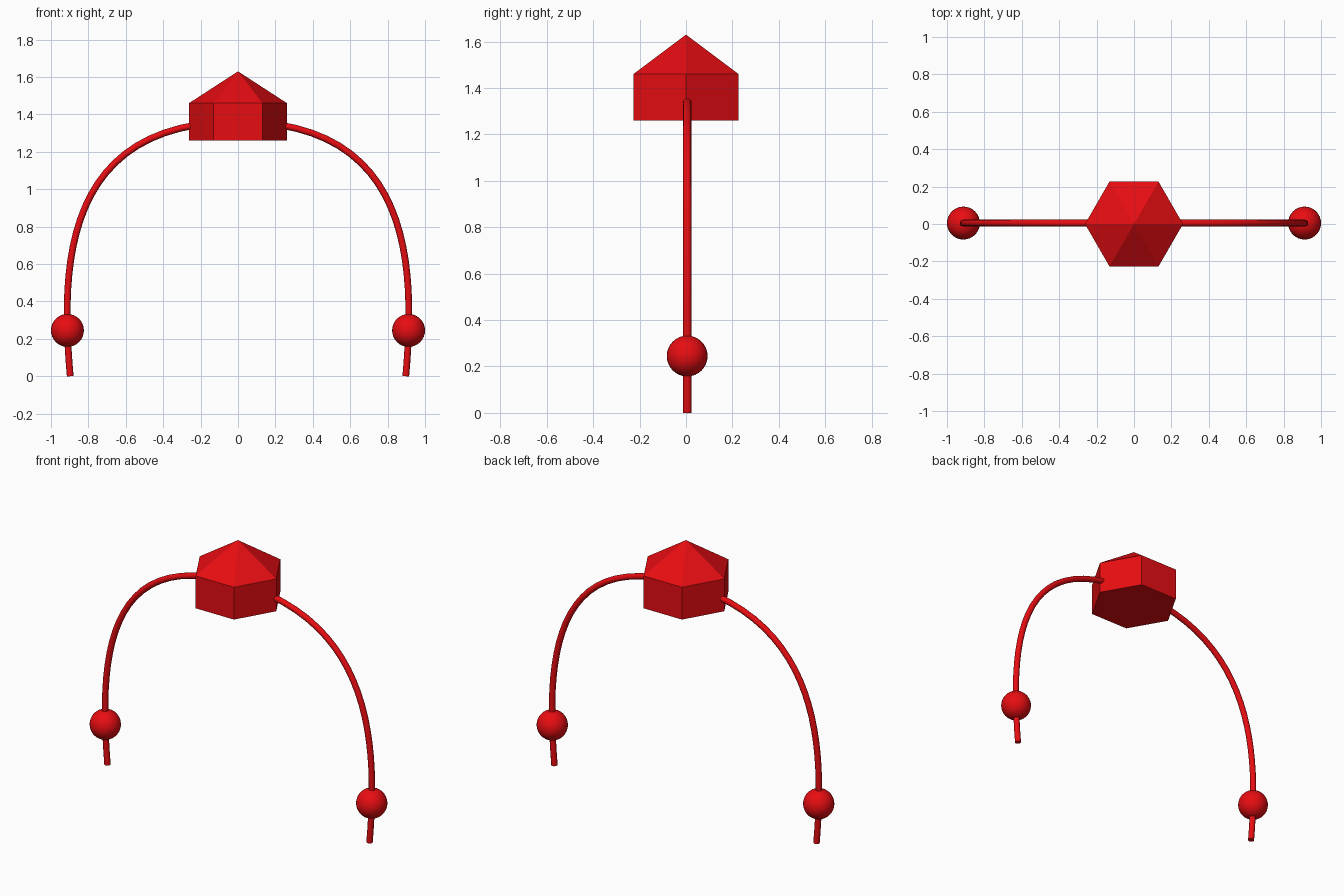
import bpy, bmesh
from math import cos, sin, pi

if "Cube" in bpy.data.objects:
    bpy.data.objects.remove(bpy.data.objects["Cube"])

red = bpy.data.materials.new("red")
red.diffuse_color = (0.8, 0.004, 0.006, 1)
red.use_nodes = True
red.node_tree.nodes["Principled BSDF"].inputs["Base Color"].default_value = red.diffuse_color

BAND_Y = 0.005


def add_object(name, data):
    ob = bpy.data.objects.new(name, data)
    bpy.context.collection.objects.link(ob)
    data.materials.append(red)
    return ob


# Arched band: one Bezier tube from foot to crown to foot
curve = bpy.data.curves.new("arched_band", 'CURVE')
curve.dimensions = '3D'
curve.resolution_u = 24
curve.bevel_depth = 0.018
curve.bevel_resolution = 4
curve.use_fill_caps = True
spline = curve.splines.new('BEZIER')
spline.bezier_points.add(2)
knots = [  # point, left handle, right handle as (x, z)
    ((-0.897, 0.0), (-0.85, -0.5), (-0.95, 0.6)),
    ((0.0, 1.36), (-0.93, 1.36), (0.93, 1.36)),
    ((0.897, 0.0), (0.95, 0.6), (0.85, -0.5)),
]
for bp, (co, left, right) in zip(spline.bezier_points, knots):
    bp.handle_left_type = bp.handle_right_type = 'FREE'
    bp.co = (co[0], BAND_Y, co[1])
    bp.handle_left = (left[0], BAND_Y, left[1])
    bp.handle_right = (right[0], BAND_Y, right[1])
add_object("arched_band", curve)

# Round beads near both feet
for side, name in ((-1, "left_bead"), (1, "right_bead")):
    bm = bmesh.new()
    bmesh.ops.create_uvsphere(bm, u_segments=32, v_segments=16, radius=0.088)
    for f in bm.faces:
        f.smooth = True
    mesh = bpy.data.meshes.new(name)
    bm.to_mesh(mesh)
    bm.free()
    add_object(name, mesh).location = (side * 0.912, BAND_Y, 0.245)

# Hexagonal housing with a pointed roof
bm = bmesh.new()
rings = [[bm.verts.new((0.262 * cos(i * pi / 3), 0.262 * sin(i * pi / 3), z))
          for i in range(6)] for z in (1.26, 1.46)]
apex = bm.verts.new((0, 0, 1.63))
low, high = rings
bm.faces.new(low[::-1])
for i in range(6):
    j = (i + 1) % 6
    bm.faces.new((low[i], low[j], high[j], high[i]))
    bm.faces.new((high[i], high[j], apex))
mesh = bpy.data.meshes.new("hexagonal_housing")
bm.to_mesh(mesh)
bm.free()
add_object("hexagonal_housing", mesh)
